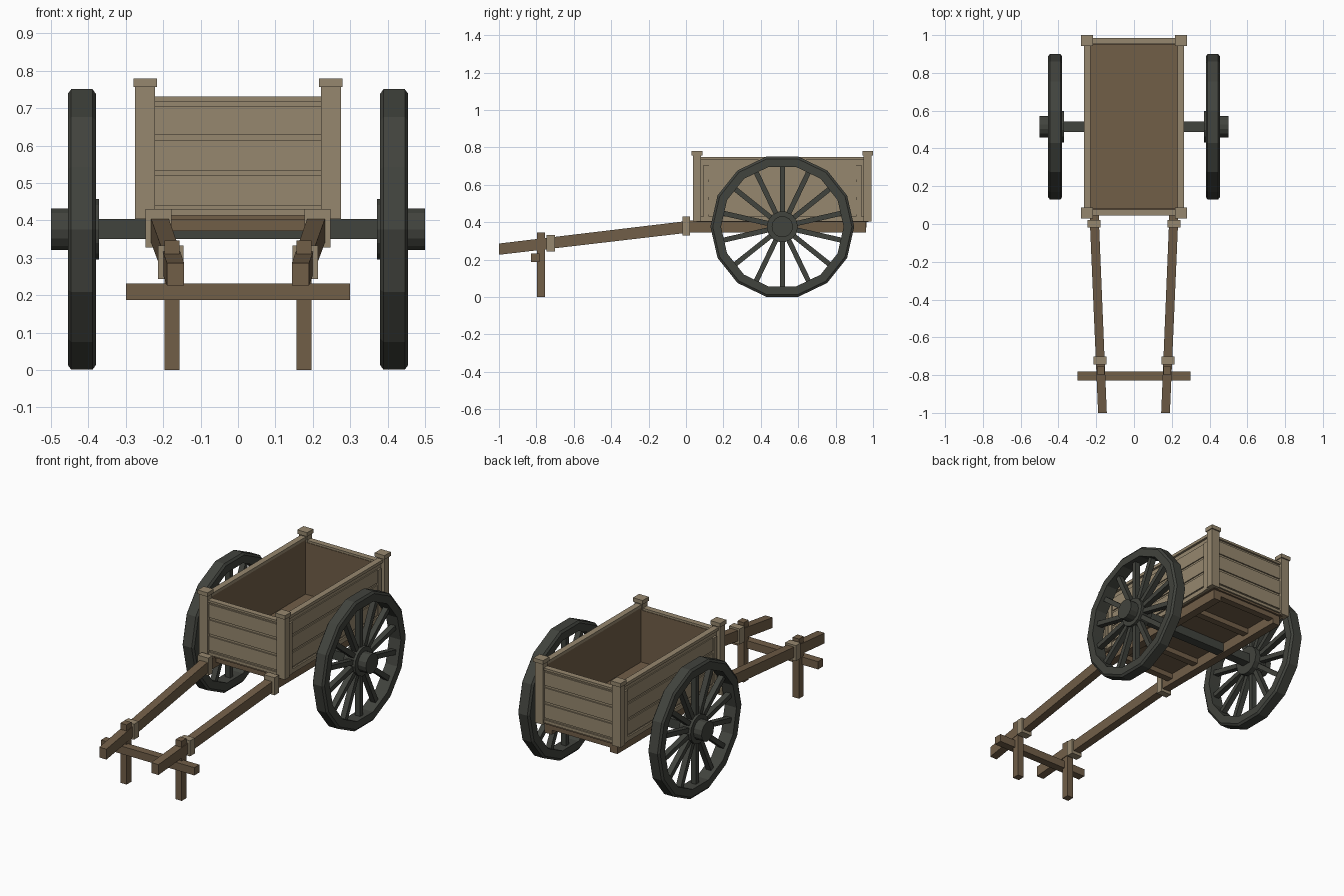
import bpy, bmesh, math
from mathutils import Vector

if "Cube" in bpy.data.objects:
    bpy.data.objects.remove(bpy.data.objects["Cube"])


def material(name, rgb):
    m = bpy.data.materials.new(name)
    m.diffuse_color = (*rgb, 1)
    m.use_nodes = True
    m.node_tree.nodes["Principled BSDF"].inputs["Base Color"].default_value = m.diffuse_color
    return m


TAN = material("pale weathered wood", (0.305, 0.245, 0.158))
BROWN = material("brown wood", (0.165, 0.112, 0.064))
DARK = material("dark grey wood", (0.053, 0.056, 0.047))
CY, CZ = 0.515, 0.376          # axle position, also the middle of the cart body


def finish(name, bm, mat):
    bmesh.ops.recalc_face_normals(bm, faces=bm.faces)
    me = bpy.data.meshes.new(name)
    bm.to_mesh(me)
    bm.free()
    me.materials.append(mat)
    ob = bpy.data.objects.new(name, me)
    bpy.context.collection.objects.link(ob)
    return ob


def loft(bm, rings, closed=False):
    vs = [[bm.verts.new(p) for p in r] for r in rings]
    n, k = len(vs), len(vs[0])
    for i in range(n if closed else n - 1):
        a, b = vs[i], vs[(i + 1) % n]
        for j in range(k):
            bm.faces.new((a[j], a[(j + 1) % k], b[(j + 1) % k], b[j]))
    if not closed:
        bm.faces.new(vs[0])
        bm.faces.new(vs[-1])


def rect(x0, x1, y, z0, z1):
    return [(x0, y, z0), (x1, y, z0), (x1, y, z1), (x0, y, z1)]


def boxes(name, mat, items, sx=False, sy=False):
    """Boxes as (x0, x1, y0, y1, z0, z1), optionally mirrored in x and about the body middle in y."""
    bm = bmesh.new()
    for x0, x1, y0, y1, z0, z1 in items:
        for fx in ((1, -1) if sx else (1,)):
            for fy in ((False, True) if sy else (False,)):
                ya, yb = (2 * CY - y1, 2 * CY - y0) if fy else (y0, y1)
                loft(bm, [rect(fx * x0, fx * x1, ya, z0, z1), rect(fx * x0, fx * x1, yb, z0, z1)])
    return finish(name, bm, mat)


def ring(r, x, n=14):
    return [(x, CY + r * math.cos(2 * math.pi * i / n), CZ + r * math.sin(2 * math.pi * i / n))
            for i in range(n)]


# wheels: chamfered rim, spokes, hub
for s, side in ((1, "right"), (-1, "left")):
    bm = bmesh.new()
    prof = [(0.328, 0.380), (0.372, 0.380), (0.3845, 0.389), (0.3845, 0.446),
            (0.372, 0.455), (0.328, 0.455)]
    loft(bm, [ring(r, s * x) for r, x in prof], closed=True)
    finish(side + "_wheel_rim", bm, DARK)

    bm = bmesh.new()
    for i in range(14):
        a = 2 * math.pi * (i + 0.5) / 14
        d = Vector((0, math.cos(a), math.sin(a)))
        t = Vector((0, -math.sin(a), math.cos(a)))
        c = Vector((s * 0.417, CY, CZ))
        loft(bm, [[c + d * r + t * (u * 0.0135) + Vector((v * 0.016, 0, 0))
                   for u, v in ((-1, -1), (1, -1), (1, 1), (-1, 1))] for r in (0.06, 0.325)])
    finish(side + "_wheel_spokes", bm, DARK)

    bm = bmesh.new()
    loft(bm, [ring(r, s * x) for r, x in ((0.083, 0.371), (0.083, 0.448), (0.057, 0.448), (0.057, 0.5))])
    finish(side + "_wheel_hub", bm, DARK)

boxes("axle", DARK, [(-0.38, 0.38, CY - 0.027, CY + 0.027, 0.350, 0.404)])

# shafts that bend into the chassis rails
bm = bmesh.new()
for s in (1, -1):
    loft(bm, [rect(s * 0.144, s * 0.190, -1.0, 0.226, 0.286),
              rect(s * 0.186, s * 0.234, 0.02, 0.345, 0.408),
              rect(s * 0.186, s * 0.234, 0.963, 0.345, 0.404)])
finish("shafts", bm, BROWN)

# chassis cross beams and floor
boxes("chassis_cross_beams", BROWN,
      [(-0.19, 0.19, 0.065, 0.105, 0.372, 0.404), (-0.19, 0.19, 0.28, 0.32, 0.372, 0.404)], sy=True)
boxes("cart_floor", BROWN, [(-0.245, 0.245, 0.055, 0.975, 0.402, 0.418)])

# front legs, crossbar and shaft bindings
boxes("front_legs", BROWN, [(0.157, 0.197, -0.797, -0.754, 0, 0.346)], sx=True)
boxes("front_crossbar", BROWN, [(-0.30, 0.30, -0.828, -0.782, 0.187, 0.232)])
boxes("shaft_bindings", TAN, [(0.178, 0.247, -0.018, 0.022, 0.328, 0.430),
                              (0.146, 0.214, -0.745, -0.701, 0.243, 0.333)], sx=True)

# corner posts with caps
boxes("corner_posts", TAN, [(0.222, 0.275, 0.037, 0.080, 0.404, 0.757)], sx=True, sy=True)
boxes("post_caps", TAN, [(0.217, 0.280, 0.030, 0.087, 0.757, 0.780)], sx=True, sy=True)

# end walls: backing, planks and rails
rows = [(0.440, 0.520), (0.534, 0.615), (0.629, 0.706)]
boxes("end_wall_backing", TAN, [(-0.23, 0.23, 0.056, 0.070, 0.413, 0.722)], sy=True)
boxes("end_wall_planks", TAN, [(-0.223, 0.223, 0.049, 0.058, a, b) for a, b in rows], sy=True)
boxes("end_wall_rails", TAN, [(-0.223, 0.223, 0.044, 0.078, 0.718, 0.731),
                              (-0.223, 0.223, 0.046, 0.060, 0.413, 0.430)], sy=True)

# side walls: backing, planks, rails and upright battens
boxes("side_wall_backing", TAN, [(0.240, 0.252, 0.06, 0.97, 0.404, 0.735)], sx=True)
boxes("side_wall_planks", TAN, [(0.250, 0.258, 0.122, 0.908, a, b) for a, b in rows], sx=True)
boxes("side_wall_rails", TAN, [(0.230, 0.265, 0.07, 0.96, 0.733, 0.750),
                               (0.250, 0.261, 0.07, 0.96, 0.404, 0.430)], sx=True)
boxes("side_wall_battens", TAN, [(0.250, 0.264, 0.093, 0.122, 0.404, 0.705)], sx=True, sy=True)

# brown inner lining
boxes("side_lining", BROWN, [(0.231, 0.241, 0.07, 0.96, 0.41, 0.734)], sx=True)
boxes("end_lining", BROWN, [(-0.232, 0.232, 0.069, 0.081, 0.41, 0.719)], sy=True)
